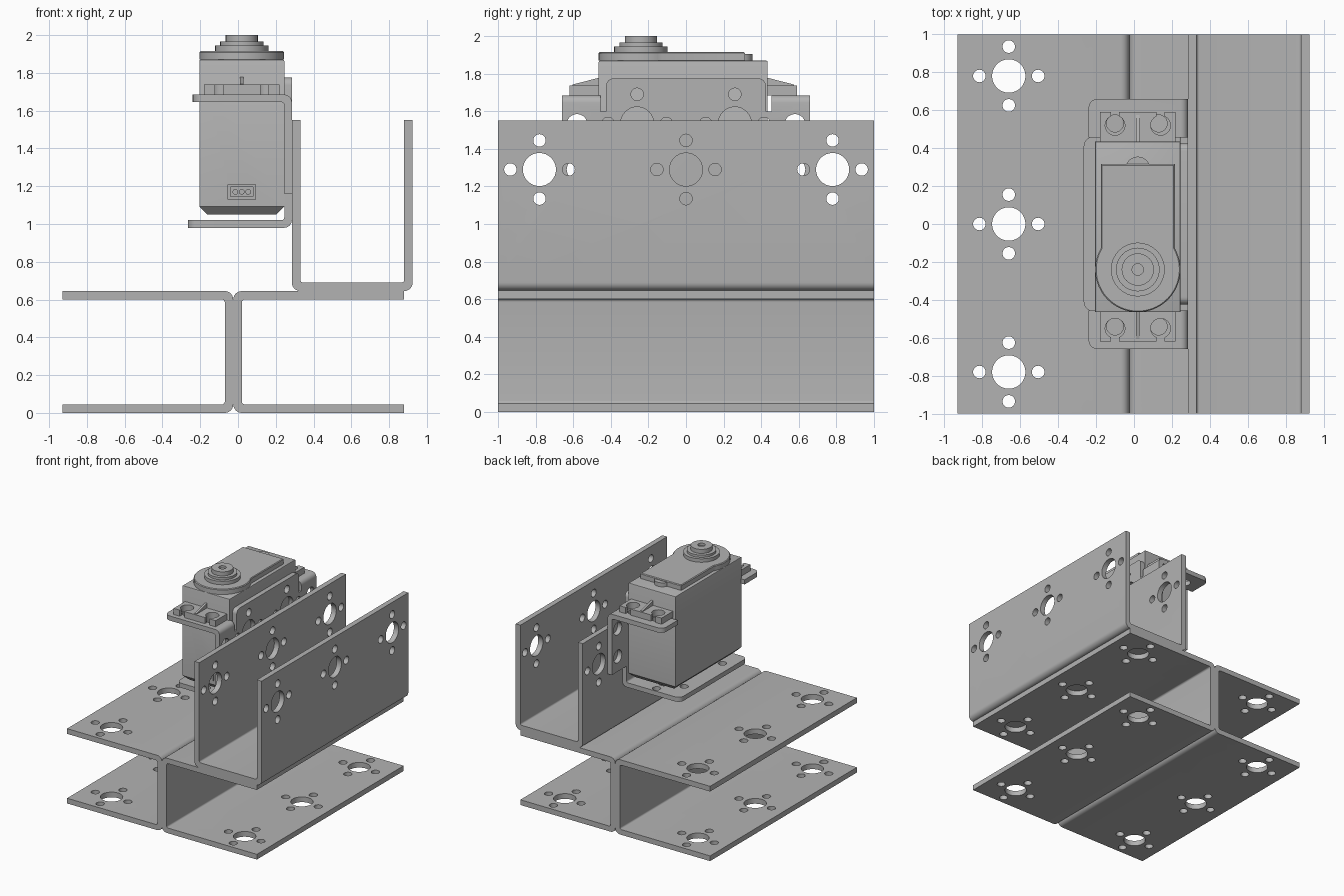
import bpy, bmesh, math
from mathutils import Vector

cube = bpy.data.objects.get("Cube")
if cube:
    bpy.data.objects.remove(cube, do_unlink=True)

grey = bpy.data.materials.new("plain_grey")
grey.use_nodes = True
grey.diffuse_color = (0.45, 0.45, 0.45, 1)
grey.node_tree.nodes["Principled BSDF"].inputs["Base Color"].default_value = grey.diffuse_color

T = 0.045  # sheet thickness


def circle(cx, cy, r, n=32):
    return [(cx + r * math.cos(2 * math.pi * i / n), cy + r * math.sin(2 * math.pi * i / n)) for i in range(n)]


def rect(x0, x1, y0, y1):
    return [(x0, y0), (x1, y0), (x1, y1), (x0, y1)]


def rounded(corners, steps=6):
    """Fillet the square corners of an outline given as (x, y, radius)."""
    out = []
    for i, (x, y, r) in enumerate(corners):
        p = Vector((x, y))
        if r == 0:
            out.append(p)
            continue
        u = (Vector(corners[i - 1][:2]) - p).normalized() * r
        v = (Vector(corners[(i + 1) % len(corners)][:2]) - p).normalized() * r
        for s in range(steps + 1):
            a = math.pi / 2 * s / steps
            out.append(p + u + v - v * math.cos(a) - u * math.sin(a))
    return out


def prism(name, outline, axis, lo, hi):
    """Extrude a flat outline along one axis."""
    place = {"X": lambda p, d: (d, p[0], p[1]),
             "Y": lambda p, d: (p[0], d, p[1]),
             "Z": lambda p, d: (p[0], p[1], d)}[axis]
    bm = bmesh.new()
    rings = [[bm.verts.new(place(p, d)) for p in outline] for d in (lo, hi)]
    n = len(outline)
    for ring in rings:
        bm.faces.new(ring)
    for i in range(n):
        j = (i + 1) % n
        bm.faces.new((rings[0][i], rings[0][j], rings[1][j], rings[1][i]))
    bmesh.ops.recalc_face_normals(bm, faces=bm.faces)
    mesh = bpy.data.meshes.new(name)
    bm.to_mesh(mesh)
    bm.free()
    mesh.materials.append(grey)
    obj = bpy.data.objects.new(name, mesh)
    bpy.context.collection.objects.link(obj)
    return obj


def cut(obj, cutters):
    """Subtract (outline, axis, lo, hi) prisms and bake the result."""
    tools = []
    for c in cutters:
        tool = prism("cutter", *c)
        tool.hide_render = True
        mod = obj.modifiers.new("cut", "BOOLEAN")
        mod.operation, mod.solver, mod.object = "DIFFERENCE", "EXACT", tool
        tools.append(tool)
    dg = bpy.context.evaluated_depsgraph_get()
    mesh = bpy.data.meshes.new_from_object(obj.evaluated_get(dg))
    obj.modifiers.clear()
    obj.data = mesh
    for tool in tools:
        bpy.data.objects.remove(tool, do_unlink=True)


def bevel_edges(obj, rule, offset, segments):
    bm = bmesh.new()
    bm.from_mesh(obj.data)
    edges = [e for e in bm.edges if rule(e.verts[0].co, e.verts[1].co)]
    bmesh.ops.bevel(bm, geom=edges, offset=offset, segments=segments, affect="EDGES", profile=0.5)
    bm.to_mesh(obj.data)
    bm.free()


def hole_pattern(cx, cy, axis, lo, hi):
    """Large hole ringed by four small ones."""
    d = 0.155
    spots = [(0, 0, 0.088), (d, 0, 0.033), (-d, 0, 0.033), (0, d, 0.033), (0, -d, 0.033)]
    return [(circle(cx + x, cy + y, r), axis, lo, hi) for x, y, r in spots]


def u_profile(width, height, t=T):
    """Bent sheet with its back on x = 0 and flanges toward +x."""
    return rounded([(0, 0, t), (width, 0, 0), (width, t, 0), (t, t, 0.015),
                    (t, height - t, 0.015), (width, height - t, 0), (width, height, 0), (0, height, t)])


# Two base channels, back to back
rows = (-0.78, 0, 0.78)
for side, name in ((-1, "right_base_channel"), (1, "left_base_channel")):
    outline = [(-0.025 + side * x, z) for x, z in u_profile(0.905, 0.645)]
    channel = prism(name, outline, "Y", -1, 1)
    cut(channel, [h for y in rows for h in hole_pattern(-0.025 + side * 0.635, y, "Z", -0.1, 0.66)])

# Upright channel standing on the left flange
outline = [(0.285 + z, 0.645 + x) for x, z in u_profile(0.905, 0.64)]
upright = prism("upright_channel", outline, "Y", -1, 1)
cut(upright, [h for y in rows for h in hole_pattern(y, 1.29, "X", 0.2, 1)])

# Motor bracket: bent sheet trimmed to a base flange and two upper ears
bracket = prism("motor_bracket", [(0.285 - x, 0.98 + z) for x, z in u_profile(0.55, 0.705, 0.04)], "Y", -0.66, 0.66)
cut(bracket, [
    (rect(-0.455, 0.455, 1.6, 1.8), "X", -0.5, 0.5),
    (rect(0.46, 0.8, 0.9, 1.16), "X", -0.5, 0.5),
    (rect(-0.8, -0.46, 0.9, 1.16), "X", -0.5, 0.5),
    (rect(-0.5, -0.24, 1.5, 1.8), "Y", -0.8, 0.8)])


def bracket_corner(a, b):
    upright_edge = abs(a.x - b.x) + abs(a.y - b.y) < 0.001 and a.x < -0.2
    return upright_edge and (a.z < 1.1 or abs(a.y) > 0.6)


bevel_edges(bracket, bracket_corner, 0.05, 5)
tab = prism("bracket_tab", rounded([(-0.425, 1.6, 0), (0.425, 1.6, 0), (0.425, 1.775, 0.04), (-0.425, 1.775, 0.04)]),
            "X", 0.245, 0.285)
side_holes = [h for y in (-0.26, 0.26) for h in hole_pattern(y, 1.535, "X", 0.2, 0.32)]
base_holes = [h for y in (-0.26, 0.26) for h in hole_pattern(-0.01, y, "Z", 0.9, 1.04)]
end_holes = [(circle(y, z, 0.055), "X", 0.2, 0.32) for y in (-0.58, 0.58) for z in (1.29, 1.53)]
ear_holes = [(circle(x, y, 0.045), "Z", 1.6, 1.72) for x in (-0.1, 0.13) for y in (-0.54, 0.53)]
cut(bracket, side_holes + base_holes + end_holes + ear_holes)
cut(tab, side_holes)

# Motor case with chamfered bottom and socket in the front
case = prism("motor_case", rect(-0.205, 0.245, -0.465, 0.435), "Z", 1.05, 1.87)
bevel_edges(case, lambda a, b: max(a.z, b.z) < 1.06, 0.043, 1)
bevel_edges(case, lambda a, b: min(a.z, b.z) > 1.86, 0.008, 2)
cut(case, [(rect(-0.04, 0.08, 1.145, 1.195), "Y", -0.5, -0.43)])
socket = prism("socket_frame", rect(-0.055, 0.095, 1.13, 1.21), "Y", -0.473, -0.465)
cut(socket, [(rect(-0.04, 0.08, 1.145, 1.195), "Y", -0.5, -0.4)])
for i in (-1, 0, 1):
    prism("socket_pin", circle(0.02 + i * 0.034, 1.17, 0.015, 16), "Y", -0.455, -0.425)

# Mounting ears with open slots and a sloped rib
for side, inner, name in ((-1, -0.465, "front"), (1, 0.435, "back")):
    outer = inner + side * 0.155
    mid = inner + side * 0.085
    y0, y1 = sorted((inner, outer))
    ear = prism(name + "_motor_ear", rect(-0.18, 0.22, y0, y1), "Z", 1.685, 1.738)
    slots = []
    s0, s1 = sorted((mid, outer + side * 0.05))
    for x in (-0.1, 0.14):
        slots += [(circle(x, mid, 0.052), "Z", 1.6, 1.8), (rect(x - 0.022, x + 0.022, s0, s1), "Z", 1.6, 1.8)]
    cut(ear, slots)
    prism(name + "_ear_rib", [(inner, 1.735), (inner + side * 0.14, 1.735), (inner + side * 0.14, 1.742),
                              (inner, 1.778)], "X", 0.01, 0.03)

# Gear cover: round over the shaft, straight toward the back
arc = [math.radians(30 - 240 * i / 36) for i in range(37)]
cover_outline = [(0.02 + 0.225 * math.cos(a), -0.24 + 0.225 * math.sin(a)) for a in arc]
cover = prism("gear_cover", cover_outline + [(-0.175, 0.315), (0.215, 0.315)], "Z", 1.87, 1.915)
bevel_edges(cover, lambda a, b: min(a.z, b.z) > 1.91, 0.006, 1)
prism("cover_boss", circle(0.02, 0.29, 0.065), "Z", 1.87, 1.904)

# Stepped output shaft
for name, r, z0, z1 in (("shaft_collar", 0.142, 1.915, 1.945), ("shaft_ring", 0.115, 1.945, 1.965)):
    prism(name, circle(0.02, -0.24, r), "Z", z0, z1)
shaft = prism("output_shaft", circle(0.02, -0.24, 0.085), "Z", 1.965, 2.0)
cut(shaft, [(circle(0.02, -0.24, 0.03), "Z", 1.98, 2.1)])

# Smooth the round walls, keep sheet edges crisp
for obj in bpy.context.collection.objects:
    if obj.type == "MESH" and obj.data.materials and obj.data.materials[0] == grey:
        bpy.ops.object.select_all(action="DESELECT")
        obj.select_set(True)
        bpy.context.view_layer.objects.active = obj
        bpy.ops.object.shade_smooth_by_angle(angle=math.radians(30))
